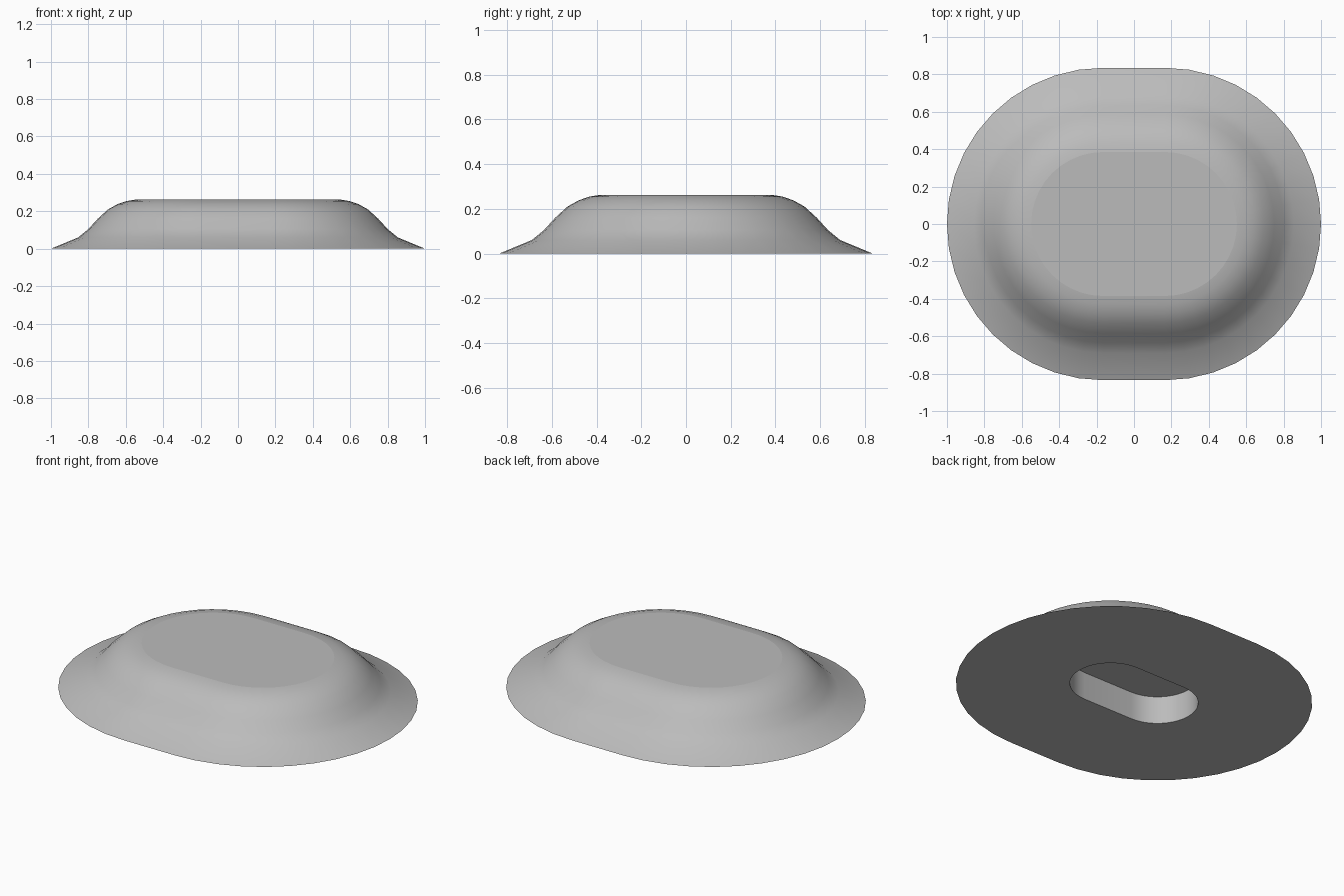
import bpy, bmesh, math

cube = bpy.data.objects.get("Cube")
if cube:
    bpy.data.objects.remove(cube, do_unlink=True)

grey = bpy.data.materials.new("plain grey")
grey.use_nodes = True
color = (0.5, 0.5, 0.5, 1)
grey.diffuse_color = color
grey.node_tree.nodes["Principled BSDF"].inputs["Base Color"].default_value = color

HALF_STRAIGHT = 0.165  # centre offset of each rounded end
STEPS = 20             # segments per rounded end


def stadium(bm, radius, z):
    """Ring of vertices: two half circles joined by straight sides."""
    ring = []
    for side in (1, -1):
        for i in range(STEPS + 1):
            a = math.pi * (i / STEPS - 0.5)
            ring.append(bm.verts.new((side * (HALF_STRAIGHT + radius * math.cos(a)),
                                      side * radius * math.sin(a), z)))
    return ring


def bridge(bm, a, b, smooth):
    for i in range(len(a)):
        j = (i + 1) % len(a)
        bm.faces.new((a[i], a[j], b[j], b[i])).smooth = smooth


bm = bmesh.new()

# Flared outer skirt, from the ground rim to the flat top
profile = [(0.835, 0), (0.69, 0.06), (0.635, 0.105), (0.585, 0.16),
           (0.53, 0.21), (0.48, 0.238), (0.43, 0.255), (0.385, 0.262)]
rings = [stadium(bm, r, z) for r, z in profile]
for low, high in zip(rings, rings[1:]):
    bridge(bm, low, high, True)
bm.faces.new(rings[-1]).smooth = False

# Flat underside with a blind slot
slot_rim = stadium(bm, 0.22, 0)
slot_roof = stadium(bm, 0.22, 0.165)
bridge(bm, slot_rim, rings[0], False)
bridge(bm, slot_roof, slot_rim, True)
bm.faces.new(slot_roof).smooth = False

# Hard edges where flat faces meet curved walls
for ring in (rings[0], rings[-1], slot_rim, slot_roof):
    for i, v in enumerate(ring):
        bm.edges.get((v, ring[(i + 1) % len(ring)])).smooth = False

bmesh.ops.recalc_face_normals(bm, faces=bm.faces)
mesh = bpy.data.meshes.new("flared_base")
bm.to_mesh(mesh)
bm.free()
mesh.materials.append(grey)
bpy.context.collection.objects.link(bpy.data.objects.new("flared_base", mesh))
